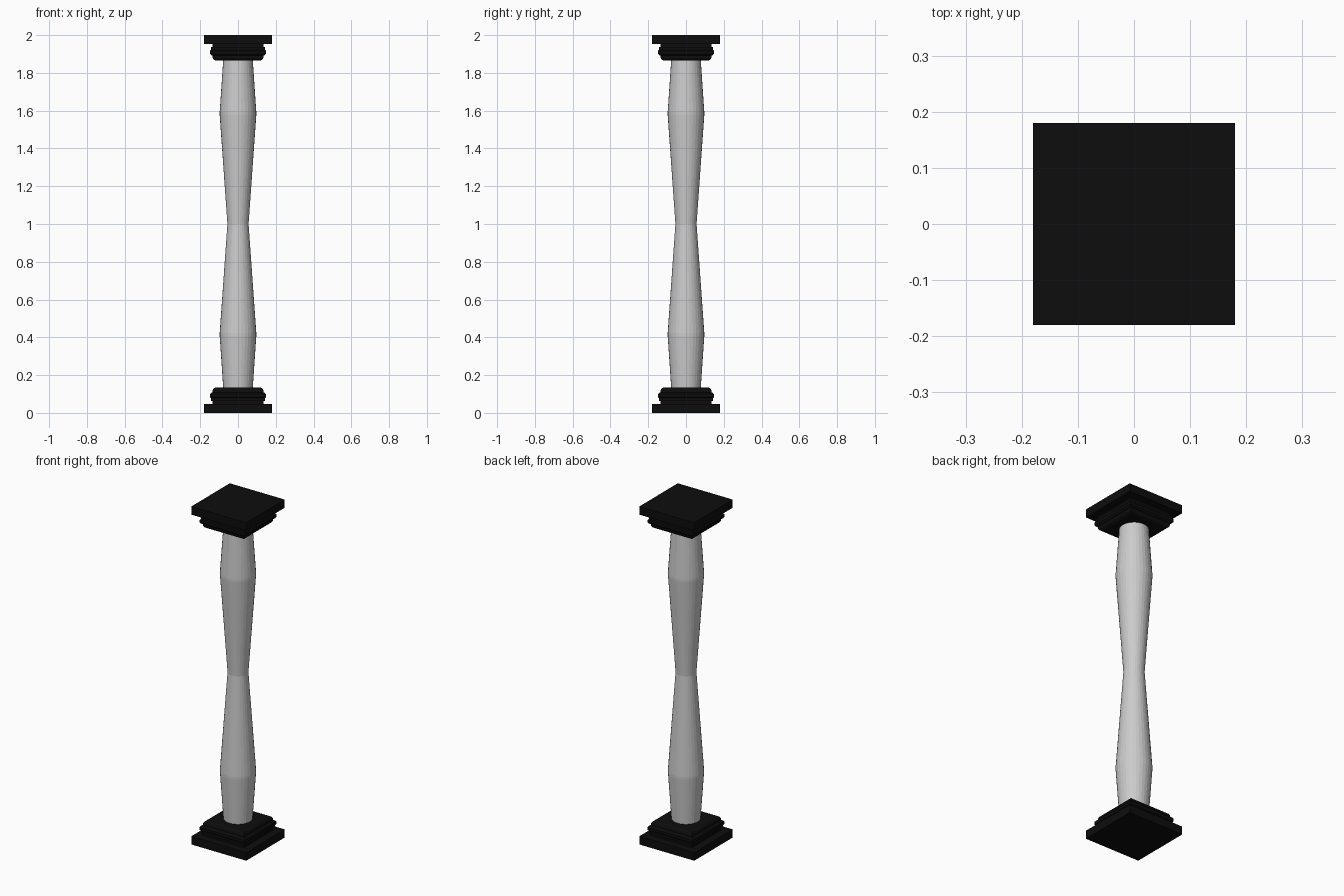
import bpy, bmesh, math

if "Cube" in bpy.data.objects:
    bpy.data.objects.remove(bpy.data.objects["Cube"])

BLACK = bpy.data.materials.new("black_trim")
BLACK.diffuse_color = (0.004, 0.004, 0.004, 1)
BLACK.use_nodes = True
BLACK.node_tree.nodes["Principled BSDF"].inputs["Base Color"].default_value = BLACK.diffuse_color


def loft(name, profile, sides, turn=0.0, mat=None):
    """Stack polygon rings from (radius, z) pairs and cap both ends."""
    bm = bmesh.new()
    rings = []
    for r, z in profile:
        angles = [turn + math.tau * i / sides for i in range(sides)]
        rings.append([bm.verts.new((r * math.cos(a), r * math.sin(a), z)) for a in angles])
    for low, high in zip(rings, rings[1:]):
        for i in range(sides):
            j = (i + 1) % sides
            bm.faces.new((low[i], low[j], high[j], high[i]))
    bm.faces.new(rings[0])
    bm.faces.new(rings[-1])
    bmesh.ops.recalc_face_normals(bm, faces=bm.faces)
    mesh = bpy.data.meshes.new(name)
    bm.to_mesh(mesh)
    bm.free()
    obj = bpy.data.objects.new(name, mesh)
    bpy.context.collection.objects.link(obj)
    if mat:
        mesh.materials.append(mat)
    return obj


def flipped(profile):
    return [(r, 2 - z) for r, z in reversed(profile)]


# Square moulded base and mirrored capital (half widths, heights)
base = [(0.18, 0), (0.18, 0.048), (0.134, 0.048), (0.134, 0.062),
        (0.143, 0.064), (0.143, 0.078), (0.148, 0.083), (0.148, 0.099),
        (0.142, 0.106), (0.135, 0.109), (0.134, 0.120), (0.129, 0.129),
        (0.119, 0.135)]
base = [(h * math.sqrt(2), z) for h, z in base]
loft("base", base, 4, math.pi / 4, BLACK)
loft("capital", flipped(base), 4, math.pi / 4, BLACK)

# Waisted round shaft
lower = [(0.078, 0.13), (0.097, 0.408), (0.097, 0.422), (0.056, 1.0)]
shaft = loft("shaft", lower + flipped(lower)[1:], 32)
bpy.context.view_layer.objects.active = shaft
shaft.select_set(True)
bpy.ops.object.shade_smooth_by_angle(angle=math.radians(3))
